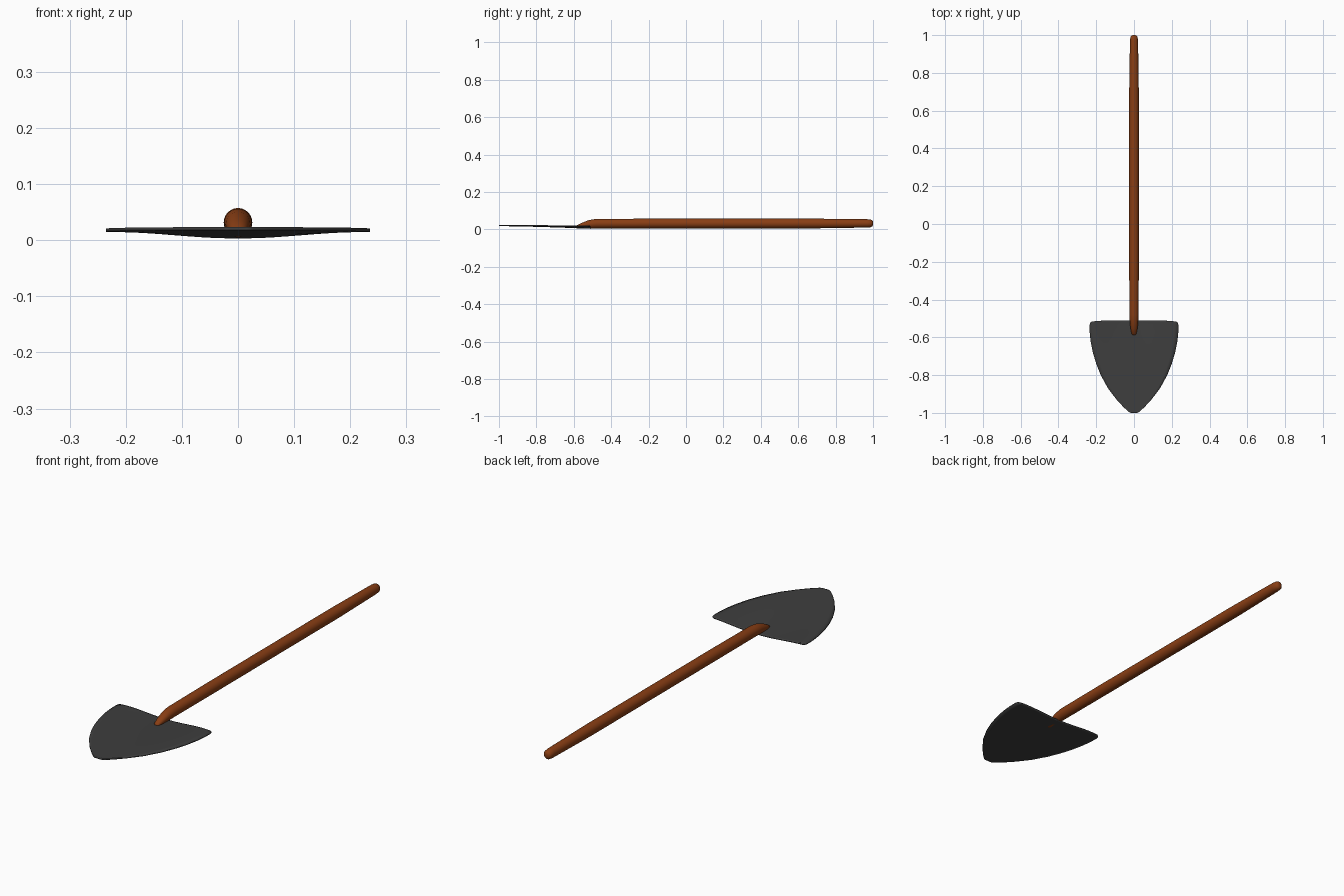
import bpy, math

cube = bpy.data.objects.get("Cube")
if cube:
    bpy.data.objects.remove(cube, do_unlink=True)


def material(name, rgb, rough):
    m = bpy.data.materials.new(name)
    m.use_nodes = True
    m.diffuse_color = (*rgb, 1)
    bsdf = m.node_tree.nodes["Principled BSDF"]
    bsdf.inputs["Base Color"].default_value = (*rgb, 1)
    bsdf.inputs["Roughness"].default_value = rough
    return m


def build(name, verts, faces, mat):
    mesh = bpy.data.meshes.new(name)
    mesh.from_pydata(verts, [], faces)
    mesh.materials.append(mat)
    obj = bpy.data.objects.new(name, mesh)
    bpy.context.collection.objects.link(obj)
    return obj


def smooth(obj, angle):
    bpy.ops.object.select_all(action="DESELECT")
    obj.select_set(True)
    bpy.context.view_layer.objects.active = obj
    bpy.ops.object.shade_smooth_by_angle(angle=math.radians(angle))


wood = material("brown wood", (0.25, 0.048, 0.007), 0.6)
steel = material("dark steel", (0.048, 0.048, 0.048), 0.5)

# Blade: tapered sheet, dished toward the socket; outline is (y, half width)
outline = [(-1.0, 0.018), (-0.995, 0.028), (-0.97, 0.055), (-0.93, 0.092),
           (-0.87, 0.138), (-0.8, 0.176), (-0.74, 0.2), (-0.68, 0.218),
           (-0.62, 0.23), (-0.57, 0.235), (-0.53, 0.235), (-0.517, 0.232),
           (-0.51, 0.222)]
COLS = 20
verts, faces = [], []
for y, half in outline:
    back = max(0, (y + 0.57) / 0.06)
    along = ((y + 1) / 0.49) ** 1.5
    for i in range(COLS + 1):
        u = 2 * i / COLS - 1
        dip = 0.014 * along * (1 + math.cos(math.pi * u)) / 2
        edge = 0.003 * along * abs(u)
        verts.append((u * half, y - 0.006 * back * u ** 4, 0.0205 - dip - edge))
for r in range(len(outline) - 1):
    for i in range(COLS):
        a = r * (COLS + 1) + i
        faces.append((a, a + 1, a + COLS + 2, a + COLS + 1))
blade = build("blade", verts, faces, steel)
solid = blade.modifiers.new("thickness", "SOLIDIFY")
solid.thickness = 0.006
solid.offset = 0
smooth(blade, 40)

# Handle: round pole with a sloped tip; stations are (y, half width, bottom, top)
stations = [(-0.588, 0.007, 0.007, 0.016), (-0.583, 0.012, 0.005, 0.022),
            (-0.555, 0.018, 0.005, 0.036), (-0.52, 0.022, 0.005, 0.05),
            (-0.48, 0.0245, 0.006, 0.056), (-0.2, 0.0255, 0.006, 0.0575),
            (0.7, 0.0255, 0.006, 0.0575), (0.97, 0.0215, 0.01, 0.0545),
            (0.99, 0.019, 0.012, 0.052), (0.998, 0.013, 0.018, 0.046),
            (1.0, 0.006, 0.026, 0.038)]
SIDES = 24
verts, faces = [], []
for y, half, low, high in stations:
    for i in range(SIDES):
        a = 2 * math.pi * i / SIDES
        verts.append((half * math.cos(a), y,
                      (low + high) / 2 + (high - low) / 2 * math.sin(a)))
for r in range(len(stations) - 1):
    for i in range(SIDES):
        a, b = r * SIDES + i, r * SIDES + (i + 1) % SIDES
        faces.append((a, a + SIDES, b + SIDES, b))
faces.append(tuple(range(SIDES)))
faces.append(tuple(reversed(range(len(verts) - SIDES, len(verts)))))
handle = build("handle", verts, faces, wood)
smooth(handle, 50)
